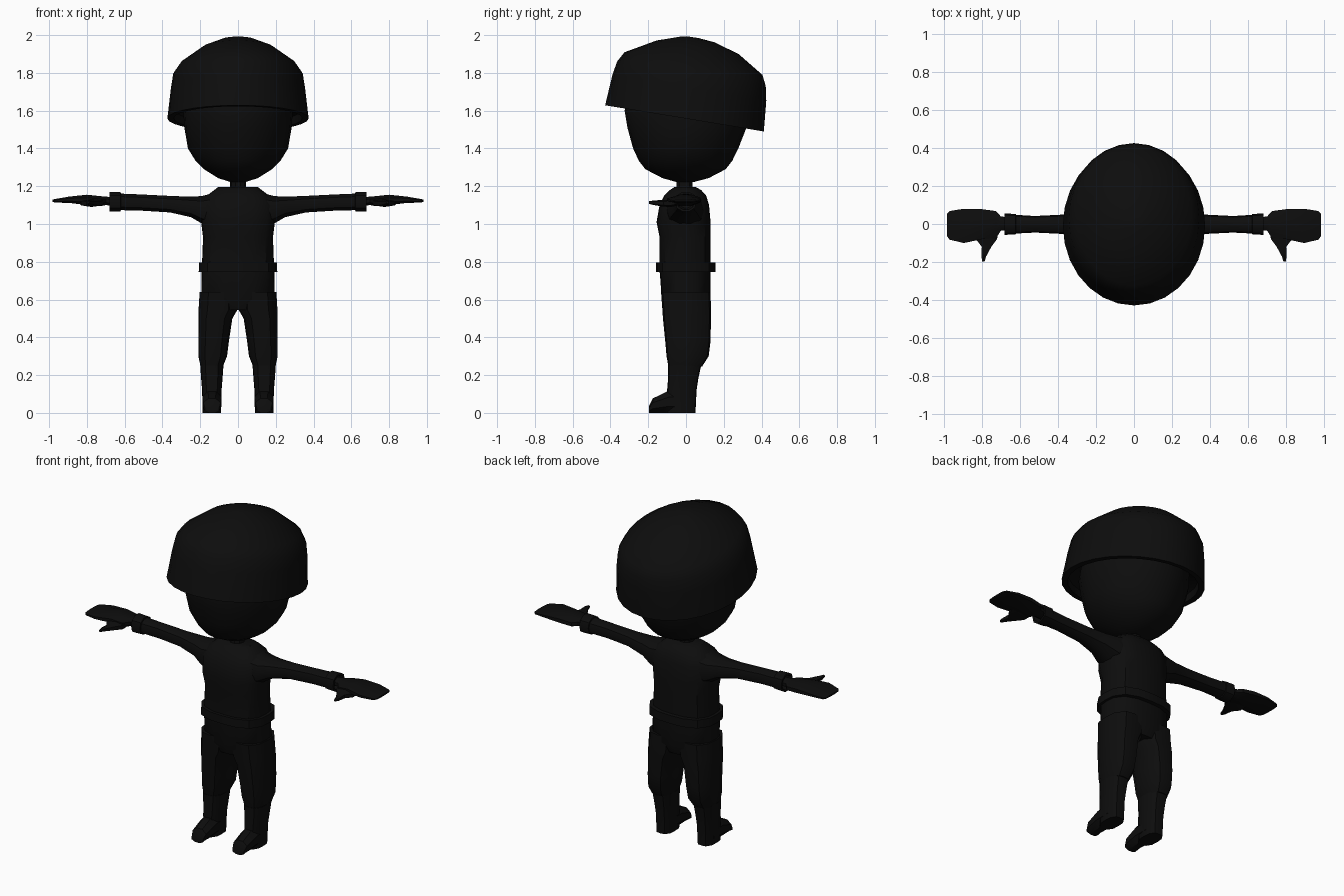
import bpy, bmesh, math

black = bpy.data.materials.new("matte black")
black.diffuse_color = (0.004, 0.004, 0.004, 1)


def loft(name, axis, rings, n=12, power=2.0, shear=0.0, mirror=False):
    """Skin rings (t, a0, a1, b0, b1): each fills a rectangle at position t on the axis."""
    bm = bmesh.new()
    for sx in ((1, -1) if mirror else (1,)):
        loops = []
        for t, a0, a1, b0, b1 in rings:
            loop = []
            for i in range(n):
                ang = 2 * math.pi * (i + (0.5 if n <= 8 else 0)) / n
                c, s = math.cos(ang), math.sin(ang)
                k = (abs(c) ** power + abs(s) ** power) ** (-1 / power)
                if n <= 8:                       # let few-sided rings reach their rectangle
                    k /= math.cos(math.pi / n)
                a = (a0 + a1) / 2 + max(-1, min(1, c * k)) * (a1 - a0) / 2
                b = (b0 + b1) / 2 + max(-1, min(1, s * k)) * (b1 - b0) / 2
                x, y, z = {"x": (t, a, b), "y": (a, t, b), "z": (a, b, t)}[axis]
                loop.append(bm.verts.new((sx * x, y, z - shear * y)))
            loops.append(loop)
        for p, q in zip(loops, loops[1:]):
            for i in range(n):
                j = (i + 1) % n
                bm.faces.new((p[i], p[j], q[j], q[i]))
        bm.faces.new(loops[0])
        bm.faces.new(loops[-1])
    bmesh.ops.recalc_face_normals(bm, faces=bm.faces)
    mesh = bpy.data.meshes.new(name)
    bm.to_mesh(mesh)
    bm.free()
    mesh.materials.append(black)
    ob = bpy.data.objects.new(name, mesh)
    bpy.context.collection.objects.link(ob)
    bpy.ops.object.select_all(action="DESELECT")
    ob.select_set(True)
    bpy.context.view_layer.objects.active = ob
    bpy.ops.object.shade_smooth_by_angle(angle=math.radians(35))
    return ob


# Head: rounded egg, partly covered by the helmet
loft("head", "z", [
    (1.222, -.04, .04, -.05, .04), (1.243, -.105, .105, -.125, .12),
    (1.29, -.18, .18, -.215, .21), (1.335, -.225, .225, -.25, .245),
    (1.40, -.265, .265, -.28, .277), (1.51, -.284, .284, -.31, .32),
    (1.60, -.29, .29, -.325, .325), (1.74, -.27, .27, -.30, .31),
    (1.86, -.19, .19, -.2, .22), (1.91, -.08, .08, -.08, .1)], n=24)

# Helmet: dome tilted back, with a recessed underside
loft("helmet", "z", [
    (1.64, -.28, .28, -.31, .31), (1.60, -.335, .335, -.39, .375),
    (1.558, -.34, .34, -.395, .38), (1.558, -.374, .374, -.428, .412),
    (1.723, -.355, .355, -.39, .425), (1.80, -.343, .343, -.365, .422),
    (1.856, -.305, .305, -.325, .405), (1.946, -.185, .185, -.155, .278),
    (1.987, -.085, .085, -.03, .15), (1.995, -.03, .03, .01, .07)], n=28, shear=.165)

# Neck
loft("neck", "z", [(1.16, -.045, .045, -.055, .04), (1.25, -.04, .04, -.05, .035)], n=10)

# Jacket body
loft("torso", "z", [
    (.74, -.185, .185, -.14, .13), (.80, -.19, .19, -.14, .13),
    (.93, -.185, .185, -.14, .13), (1.01, -.195, .195, -.156, .13),
    (1.10, -.20, .20, -.14, .122), (1.15, -.165, .165, -.115, .107),
    (1.18, -.125, .125, -.085, .08), (1.196, -.105, .105, -.06, .05)], n=16, power=2.8)

# Belt
loft("belt", "z", [(.745, -.208, .208, -.158, .155), (.795, -.206, .206, -.158, .155)],
     n=16, power=2.8)

# Sleeves, open at the cuff
loft("sleeves", "x", [
    (.12, -.11, .10, .97, 1.17), (.19, -.10, .09, 1.0, 1.15),
    (.25, -.075, .07, 1.035, 1.146), (.36, -.053, .05, 1.06, 1.15),
    (.52, -.045, .042, 1.07, 1.158), (.62, -.05, .048, 1.072, 1.162),
    (.622, -.055, .053, 1.066, 1.17), (.68, -.057, .055, 1.064, 1.172),
    (.68, -.045, .043, 1.075, 1.16), (.64, -.035, .035, 1.085, 1.15)],
     n=10, power=2.4, mirror=True)

# Mitten hands and thumbs
loft("hands", "x", [
    (.63, -.03, .03, 1.095, 1.14), (.70, -.035, .04, 1.10, 1.145),
    (.725, -.075, .068, 1.095, 1.147), (.80, -.08, .078, 1.10, 1.155),
    (.895, -.10, .08, 1.112, 1.145), (.97, -.082, .068, 1.113, 1.132),
    (.982, -.065, .055, 1.118, 1.128)], n=8, mirror=True)
loft("thumbs", "y", [
    (-.03, .71, .84, 1.10, 1.14), (-.08, .72, .83, 1.09, 1.13),
    (-.12, .75, .80, 1.092, 1.127), (-.17, .777, .802, 1.10, 1.125),
    (-.197, .785, .798, 1.107, 1.12)], n=6, mirror=True)

# Trousers: hips plus two legs
loft("hips", "z", [
    (.545, -.12, .12, -.11, .11), (.60, -.195, .195, -.128, .13),
    (.76, -.193, .193, -.14, .13)], n=16, power=2.8)
loft("trouser_legs", "z", [
    (.245, .08, .198, -.093, .085), (.30, .058, .21, -.103, .12),
    (.38, .048, .21, -.11, .13), (.50, .03, .21, -.122, .132),
    (.545, .003, .209, -.125, .132), (.64, .0, .203, -.132, .13)],
     n=12, power=2.8, mirror=True)

# Boots: shaft and toe
loft("boot_shafts", "z", [
    (0, .09, .187, -.10, .05), (.12, .087, .19, -.10, .056),
    (.18, .082, .195, -.095, .065), (.25, .077, .20, -.095, .08)],
     n=12, power=3.2, mirror=True)
loft("boot_toes", "y", [
    (-.196, .10, .175, 0, .035), (-.175, .092, .183, 0, .077),
    (-.09, .087, .188, 0, .118), (0, .09, .187, 0, .12)], n=8, mirror=True)
